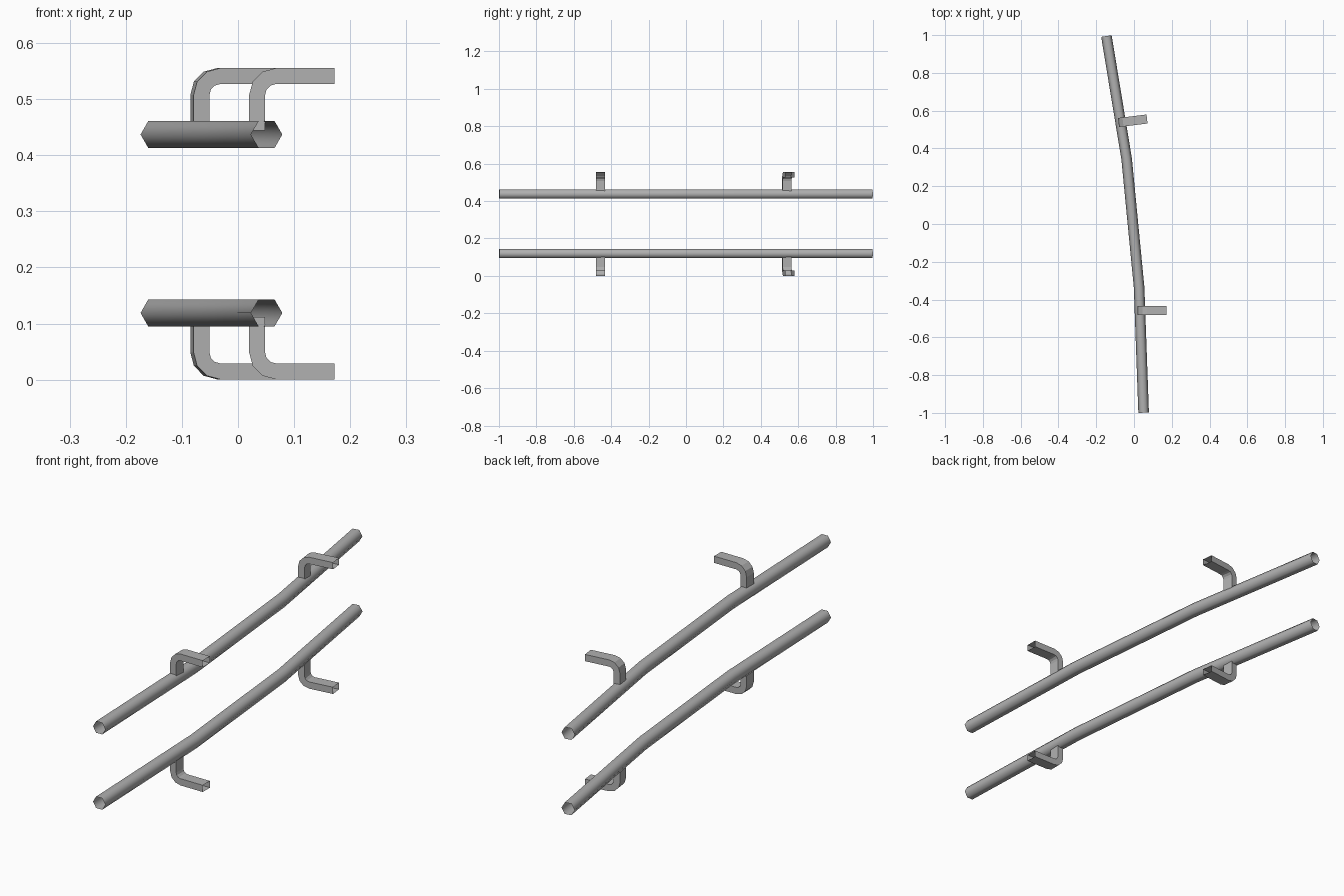
import bpy, bmesh
from math import sin, cos, pi, radians
from mathutils import Vector, Matrix

if "Cube" in bpy.data.objects:
    bpy.data.objects.remove(bpy.data.objects["Cube"])

MID_Z = 0.278          # plane between upper and lower rail

# dark grey metal
metal = bpy.data.materials.new("dark_metal")
metal.diffuse_color = (0.44, 0.44, 0.44, 1)
metal.use_nodes = True
metal.node_tree.nodes["Principled BSDF"].inputs["Base Color"].default_value = metal.diffuse_color


def loft(name, rings, smooth):
    """Open tube through a list of rings, walls facing outward."""
    bm = bmesh.new()
    loops = [[bm.verts.new(p) for p in ring] for ring in rings]
    n = len(loops[0])
    faces = []
    for a, b in zip(loops, loops[1:]):
        for i in range(n):
            j = (i + 1) % n
            faces.append(bm.faces.new((a[i], a[j], b[j], b[i])))
    centre = sum((v.co for v in loops[0] + loops[1]), Vector()) / (2 * n)
    bm.normal_update()
    if faces[0].normal.dot(faces[0].calc_center_median() - centre) < 0:
        bmesh.ops.reverse_faces(bm, faces=faces)
    for f in faces:
        f.smooth = smooth
    me = bpy.data.meshes.new(name)
    bm.to_mesh(me)
    bm.free()
    me.materials.append(metal)
    bpy.context.collection.objects.link(bpy.data.objects.new(name, me))


def rail(name, side):
    """Bent hexagonal handrail."""
    path = [Vector(p) for p in ((0.051, -0.999), (0.027, -0.335), (-0.039, 0.345), (-0.146, 0.995))]
    z, r = MID_Z + side * 0.159, 0.028
    rings = []
    for i, p in enumerate(path):
        t = (path[min(i + 1, 3)] - path[max(i - 1, 0)]).normalized()
        across = Vector((t.y, -t.x))
        rings.append([(p.x + across.x * r * cos(a), p.y + across.y * r * cos(a), z + r * sin(a))
                      for a in (k * pi / 3 for k in range(6))])
    loft(name, rings, True)


def bracket(name, side, x, y, angle):
    """Rectangular elbow from the rail out to the wall."""
    w, t = 0.024, 0.0142
    cx, cz, segs = 0.034, 0.2292, 3         # bend centre, relative to leg axis and MID_Z
    section = [((-t, 0.166), (t, 0.166))]   # outer and inner profile points
    for k in range(segs + 1):
        a = pi - k * pi / 2 / segs
        section.append(tuple((cx + q * cos(a), cz + q * sin(a)) for q in (0.0482, 0.0198)))
    section.append(((0.138, cz + 0.0482), (0.138, cz + 0.0198)))
    m = Matrix.Translation((x, y, MID_Z)) @ Matrix.Rotation(radians(angle), 4, 'Z')
    rings = [[m @ Vector((px, py, side * pz)) for (px, pz), py in
              ((o, -w), (o, w), (i, w), (i, -w))] for o, i in section]
    loft(name, rings, False)


for label, side in (("upper", 1), ("lower", -1)):
    rail(label + "_rail", side)
    bracket(label + "_front_bracket", side, 0.034, -0.457, 0)
    bracket(label + "_back_bracket", side, -0.068, 0.539, 7)
